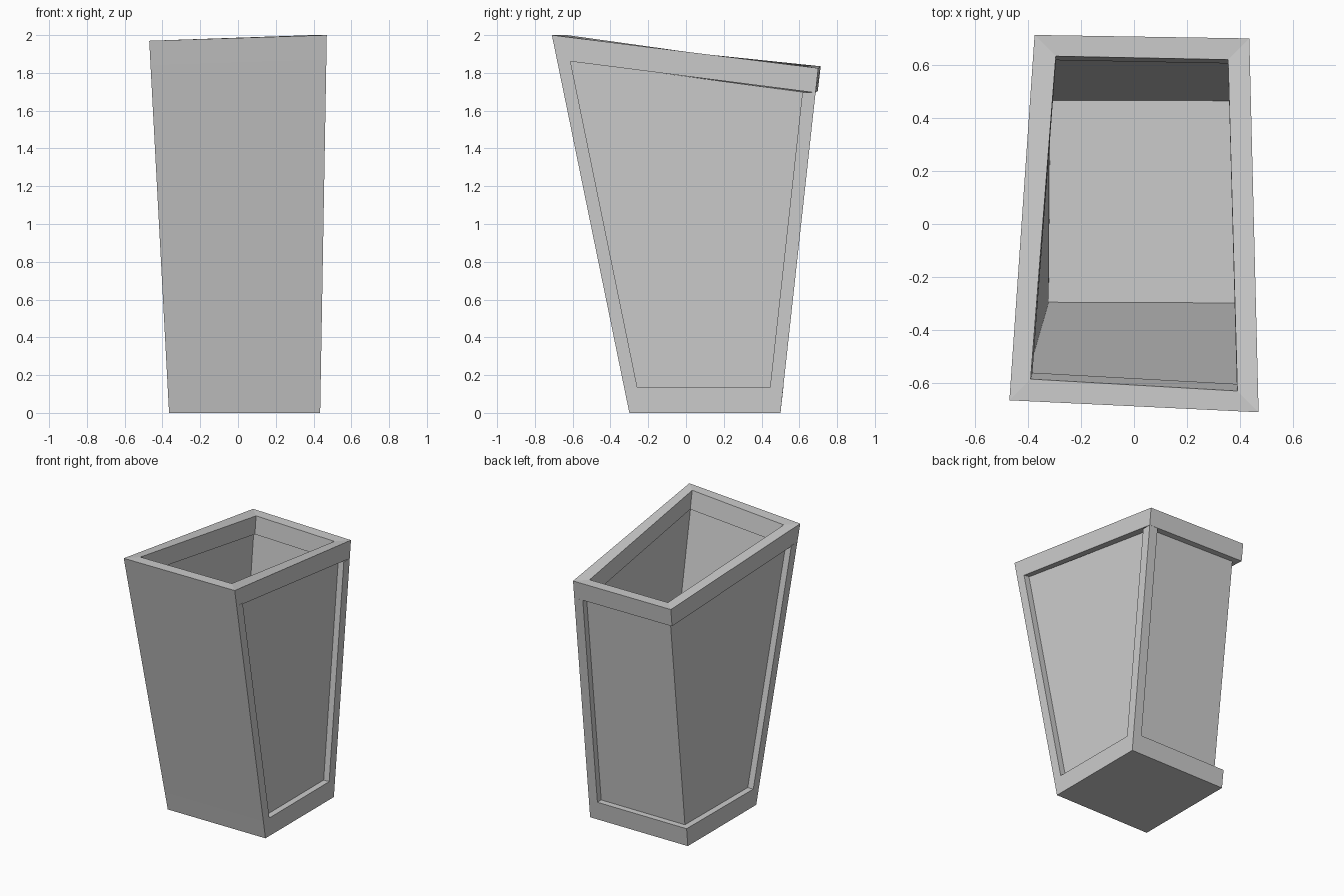
import bpy, bmesh
from mathutils import Vector

if "Cube" in bpy.data.objects:
    bpy.data.objects.remove(bpy.data.objects["Cube"])

# Flared shell corners: bottom and top, with the outward direction of each
FL, FR, BR, BL = range(4)
BOTTOM = [(-0.365, -0.30, 0), (0.435, -0.30, 0), (0.435, 0.50, 0), (-0.365, 0.50, 0)]
TOP = [(-0.47, -0.665, 1.97), (0.47, -0.71, 2.0), (0.435, 0.70, 1.825), (-0.375, 0.713, 1.835)]
SIGN = [(-1, -1), (1, -1), (1, 1), (-1, 1)]

FLOOR, BAND = 0.135, 0.13      # height of the base, depth of the rim
POST, RECESS, INNER, FRONT, LIP = 0.07, 0.045, 0.05, 0.03, 0.08


def point(corner, dx, dy, level):
    """Point on a flared corner edge, moved inwards by dx and dy."""
    top = TOP[corner][2]
    z = {"ground": 0, "floor": FLOOR, "band": top - BAND, "top": top}[level]
    p = Vector(BOTTOM[corner]).lerp(Vector(TOP[corner]), z / top)
    return p - Vector((SIGN[corner][0] * dx, SIGN[corner][1] * dy, 0))


def finish(name, bm):
    bmesh.ops.recalc_face_normals(bm, faces=bm.faces)
    mesh = bpy.data.meshes.new(name)
    bm.to_mesh(mesh)
    bm.free()
    bpy.context.collection.objects.link(bpy.data.objects.new(name, mesh))


def loop(bm, profile, level):
    return [bm.verts.new(point(*p, level)) for p in profile]


def bridge(bm, a, b):
    for i in range(len(a)):
        j = (i + 1) % len(a)
        bm.faces.new((a[i], a[j], b[j], b[i]))


def prism(name, profile, low, high):
    bm = bmesh.new()
    a, b = loop(bm, profile, low), loop(bm, profile, high)
    bridge(bm, a, b)
    bm.faces.new(a)
    bm.faces.new(b)
    finish(name, bm)


# Solid base
prism("base", [(c, 0, 0) for c in range(4)], "ground", "floor")

# Front wall with both front posts as returns
prism("front_wall", [
    (FL, 0, 0), (FR, 0, 0), (FR, 0, POST), (FR, RECESS, POST),
    (FR, RECESS, FRONT), (FL, RECESS, FRONT), (FL, RECESS, POST), (FL, 0, POST)],
    "floor", "band")

# Single back post, on the right corner only
prism("back_post", [
    (BR, 0, 0), (BR, POST, 0), (BR, POST, RECESS),
    (BR, RECESS, RECESS), (BR, RECESS, POST), (BR, 0, POST)],
    "floor", "band")

# Recessed thin panels around the right, back and left
prism("recessed_panels", [
    (FR, RECESS, FRONT), (BR, RECESS, RECESS), (BL, RECESS, RECESS), (FL, RECESS, FRONT),
    (FL, INNER, FRONT), (BL, INNER, INNER), (BR, INNER, INNER), (FR, INNER, FRONT)],
    "floor", "band")

# Rim band with overhanging inner lip
bm = bmesh.new()
outer = [(c, 0, 0) for c in range(4)]
inner = [(c, LIP, LIP) for c in range(4)]
rings = [loop(bm, outer, "band"), loop(bm, outer, "top"),
         loop(bm, inner, "top"), loop(bm, inner, "band")]
for k in range(4):
    bridge(bm, rings[k], rings[(k + 1) % 4])
finish("rim", bm)
